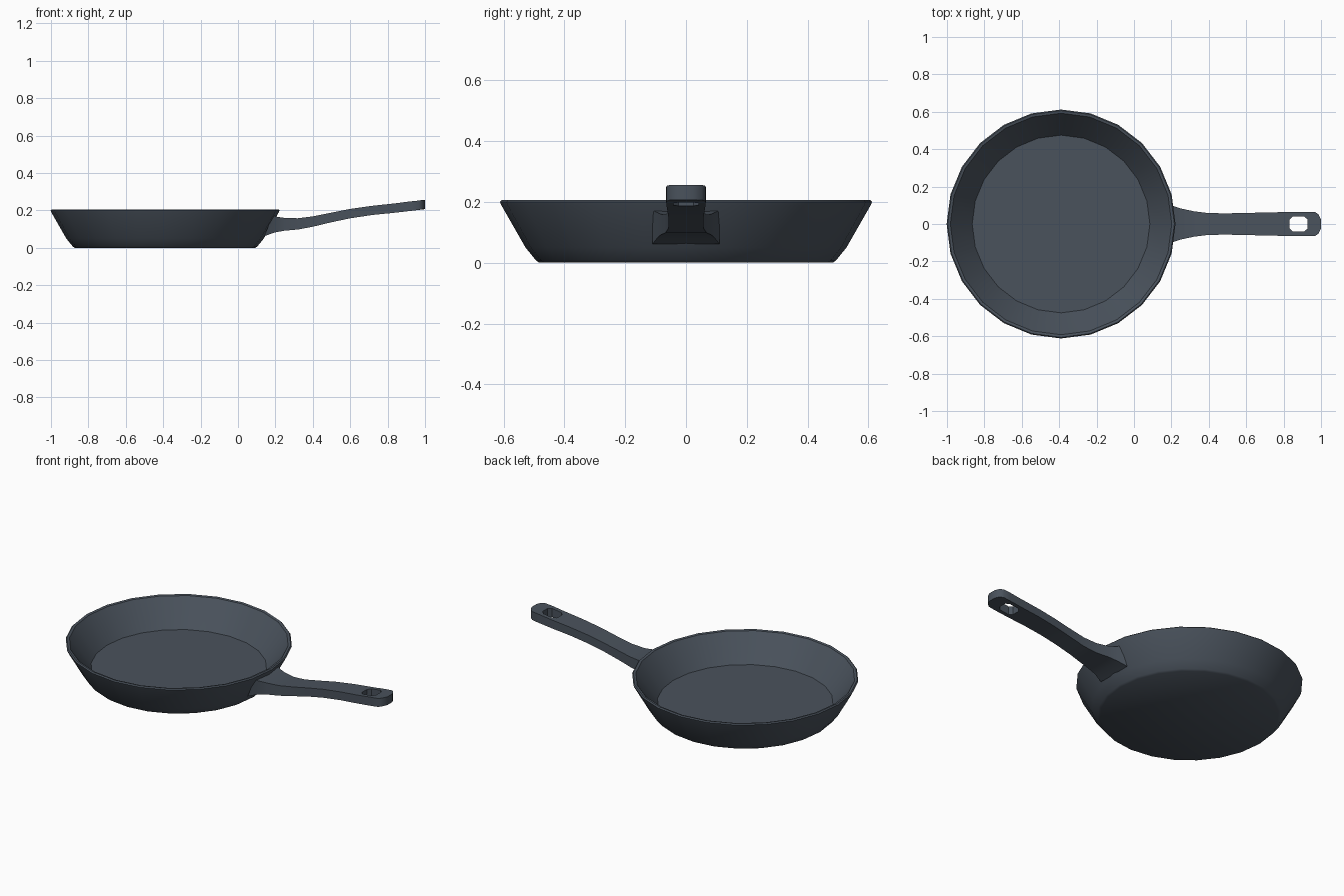
import bpy, bmesh, math

if "Cube" in bpy.data.objects:
    bpy.data.objects.remove(bpy.data.objects["Cube"])

iron = bpy.data.materials.new("dark slate iron")
iron.diffuse_color = (0.068, 0.085, 0.108, 1)
iron.use_nodes = True
iron.node_tree.nodes["Principled BSDF"].inputs["Base Color"].default_value = iron.diffuse_color


def finish(name, bm, angle):
    bmesh.ops.recalc_face_normals(bm, faces=bm.faces)
    mesh = bpy.data.meshes.new(name)
    bm.to_mesh(mesh)
    bm.free()
    mesh.materials.append(iron)
    ob = bpy.data.objects.new(name, mesh)
    bpy.context.collection.objects.link(ob)
    bpy.ops.object.select_all(action='DESELECT')
    ob.select_set(True)
    bpy.context.view_layer.objects.active = ob
    bpy.ops.object.shade_smooth_by_angle(angle=math.radians(angle))
    return ob


# Pan bowl: 24-sided lathe of (radius, height), outside bottom to inside floor
CX, SIDES = -0.39, 24
profile = [(0.483, 0.0), (0.494, 0.008), (0.528, 0.05), (0.608, 0.19), (0.612, 0.2),
           (0.606, 0.206), (0.592, 0.203), (0.582, 0.19), (0.475, 0.055)]
bm = bmesh.new()
rings = []
for r, z in profile:
    rings.append([bm.verts.new((CX + r * math.cos(i * math.tau / SIDES),
                                r * math.sin(i * math.tau / SIDES), z))
                  for i in range(SIDES)])
for a, b in zip(rings, rings[1:]):
    for i in range(SIDES):
        j = (i + 1) % SIDES
        bm.faces.new((a[i], a[j], b[j], b[i]))
bm.faces.new(rings[0])
bm.faces.new(rings[-1])
finish("pan_bowl", bm, 40)

# Handle rows: x, half width, inner column half width, top z, bottom z
rows = [(0.185, 0.110, 0.045, 0.172, 0.062), (0.215, 0.094, 0.045, 0.165, 0.082),
        (0.25, 0.083, 0.045, 0.160, 0.092), (0.32, 0.068, 0.04, 0.158, 0.098),
        (0.40, 0.058, 0.035, 0.168, 0.113), (0.50, 0.057, 0.035, 0.188, 0.137),
        (0.60, 0.059, 0.035, 0.208, 0.158), (0.72, 0.062, 0.035, 0.225, 0.176),
        (0.832, 0.064, 0.024, 0.237, 0.187), (0.85, 0.064, 0.041, 0.239, 0.189),
        (0.91, 0.065, 0.041, 0.247, 0.196), (0.928, 0.065, 0.024, 0.249, 0.198),
        (0.968, 0.064, 0.035, 0.253, 0.203), (1.0, 0.052, 0.024, 0.256, 0.207)]
HOLE_ROWS = (8, 9, 10)
bm = bmesh.new()
layers = []
for side in (0, 1):
    grid = []
    for k, (x, w, h, top, bottom) in enumerate(rows):
        line = []
        for y in (-w, -h, h, w):
            px = x
            if k == len(rows) - 1 and abs(y) == w:
                px -= 0.014                       # rounded tip
            if side and k < 2:
                px -= 0.045 - 0.025 * k           # root follows the sloping wall
            line.append(bm.verts.new((px, y, bottom if side else top)))
        grid.append(line)
    layers.append(grid)
    for k in range(len(rows) - 1):
        for c in range(3):
            if not (c == 1 and k in HOLE_ROWS):   # hanging hole
                f = (grid[k][c], grid[k + 1][c], grid[k + 1][c + 1], grid[k][c + 1])
                bm.faces.new(f[::-1] if side else f)

# Side, tip, root and hole walls join the two layers
pair = {a: b for t, u in zip(*layers) for a, b in zip(t, u)}
for e in [e for e in bm.edges if e.is_boundary and e.verts[0] in pair]:
    a, b = e.verts
    bm.faces.new((a, b, pair[b], pair[a]))
finish("handle", bm, 40)
